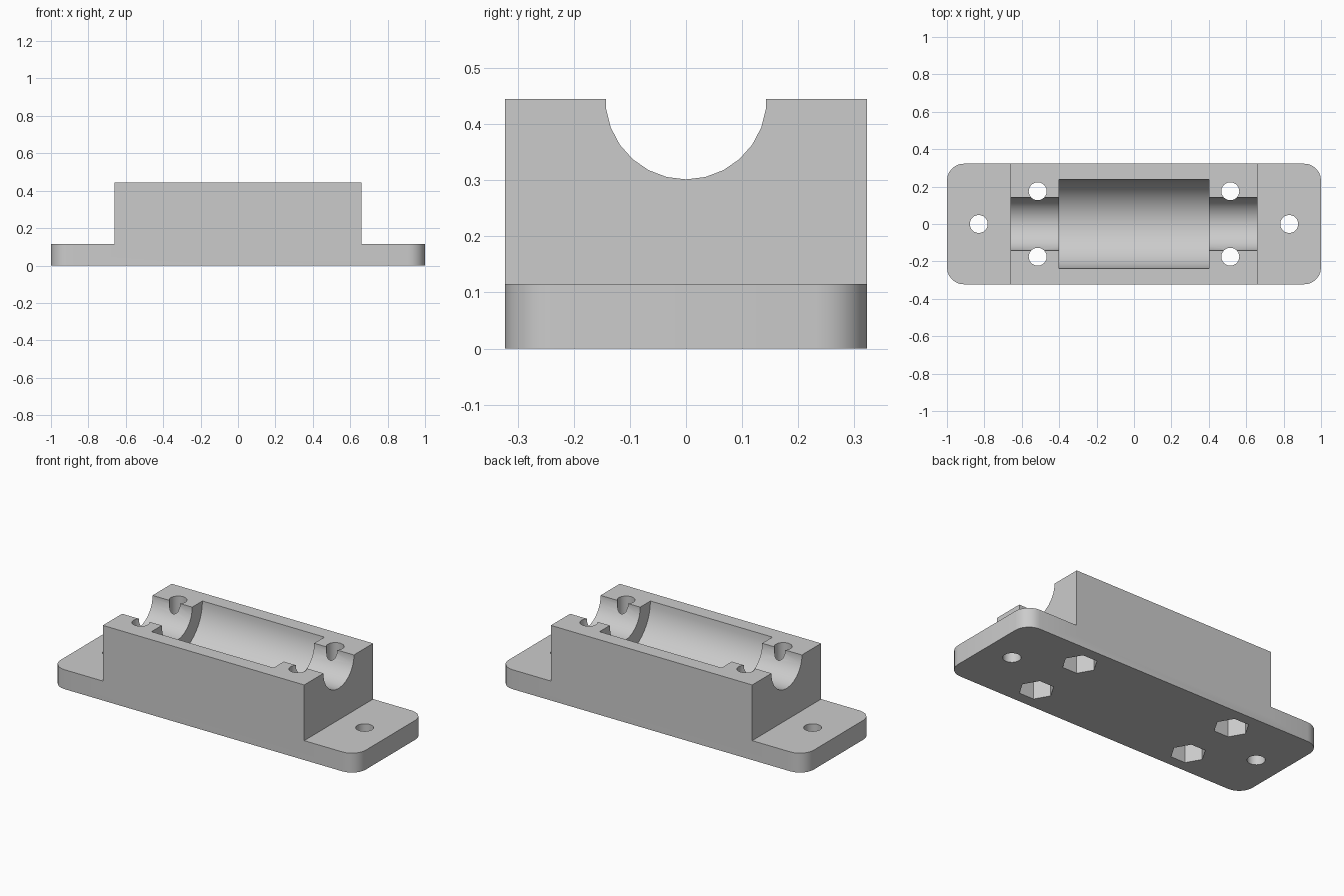
import bpy, bmesh
from math import radians, pi
from mathutils import Matrix, Vector

cube = bpy.data.objects.get("Cube")
if cube:
    bpy.data.objects.remove(cube, do_unlink=True)

WIDTH = 0.645
BASE_H, TOP = 0.115, 0.445
BLOCK_L = 1.32

grey = bpy.data.materials.new("plain_grey")
grey.use_nodes = True
colour = (0.6, 0.6, 0.6, 1)
grey.diffuse_color = colour
grey.node_tree.nodes["Principled BSDF"].inputs["Base Color"].default_value = colour


def finish(name, bm):
    mesh = bpy.data.meshes.new(name)
    bmesh.ops.recalc_face_normals(bm, faces=bm.faces)
    bm.to_mesh(mesh)
    bm.free()
    mesh.materials.append(grey)
    obj = bpy.data.objects.new(name, mesh)
    bpy.context.collection.objects.link(obj)
    return obj


def box(name, length, z0, z1, corner=0):
    bm = bmesh.new()
    place = Matrix.Translation((0, 0, (z0 + z1) / 2)) @ Matrix.Diagonal((length, WIDTH, z1 - z0, 1))
    bmesh.ops.create_cube(bm, size=1, matrix=place)
    if corner:
        upright = [e for e in bm.edges if abs(e.verts[0].co.z - e.verts[1].co.z) > 0.01]
        bmesh.ops.bevel(bm, geom=upright, offset=corner, segments=6, profile=0.5, affect='EDGES')
    return finish(name, bm)


def rod(name, sides, radius, length, centre, along_x=False):
    bm = bmesh.new()
    # Turn so that the first vertex lies on the y axis for lengthwise rods
    turn = Matrix.Rotation(pi / 2, 4, 'Y') if along_x else Matrix()
    spin = Matrix.Rotation(pi / 2, 4, 'Z') if along_x else Matrix()
    bmesh.ops.create_cone(bm, cap_ends=True, segments=sides, radius1=radius, radius2=radius,
                          depth=length, matrix=Matrix.Translation(Vector(centre)) @ turn @ spin)
    # Put a vertex exactly on the x axis for upright prisms
    if not along_x:
        far = max(bm.verts, key=lambda v: v.co.x - centre[0])
        if far.co.x - centre[0] < radius * 0.99:
            bmesh.ops.rotate(bm, verts=bm.verts, cent=centre, matrix=Matrix.Rotation(pi / sides, 3, 'Z'))
    return finish(name, bm)


def boolean(target, tool, operation):
    mod = target.modifiers.new(operation.lower(), 'BOOLEAN')
    mod.operation, mod.solver, mod.object = operation, 'EXACT', tool
    bpy.context.view_layer.objects.active = target
    bpy.ops.object.modifier_apply(modifier=mod.name)
    bpy.data.objects.remove(tool, do_unlink=True)


# Rounded flange with the raised block
housing = box("bearing_housing", 2, 0, BASE_H, corner=0.09)
boolean(housing, box("block", BLOCK_L, 0.05, TOP), 'UNION')

# Lengthwise shaft channel and wider bearing pocket
boolean(housing, rod("shaft_cutter", 26, 0.1435, 1.6, (0, 0, TOP), True), 'DIFFERENCE')
boolean(housing, rod("bearing_cutter", 44, 0.238, 0.8, (0, 0, TOP), True), 'DIFFERENCE')

# Mounting holes, clamp bolt holes and hexagonal nut pockets
for sx in (-1, 1):
    boolean(housing, rod("mount_cutter", 24, 0.048, 1, (sx * 0.83, 0, 0)), 'DIFFERENCE')
    for sy in (-1, 1):
        spot = (sx * 0.515, sy * 0.175, 0)
        boolean(housing, rod("bolt_cutter", 24, 0.048, 1.5, spot), 'DIFFERENCE')
        boolean(housing, rod("nut_cutter", 6, 0.095, 0.3, spot), 'DIFFERENCE')

bpy.ops.object.select_all(action='DESELECT')
housing.select_set(True)
bpy.context.view_layer.objects.active = housing
bpy.ops.object.shade_smooth_by_angle(angle=radians(30))
